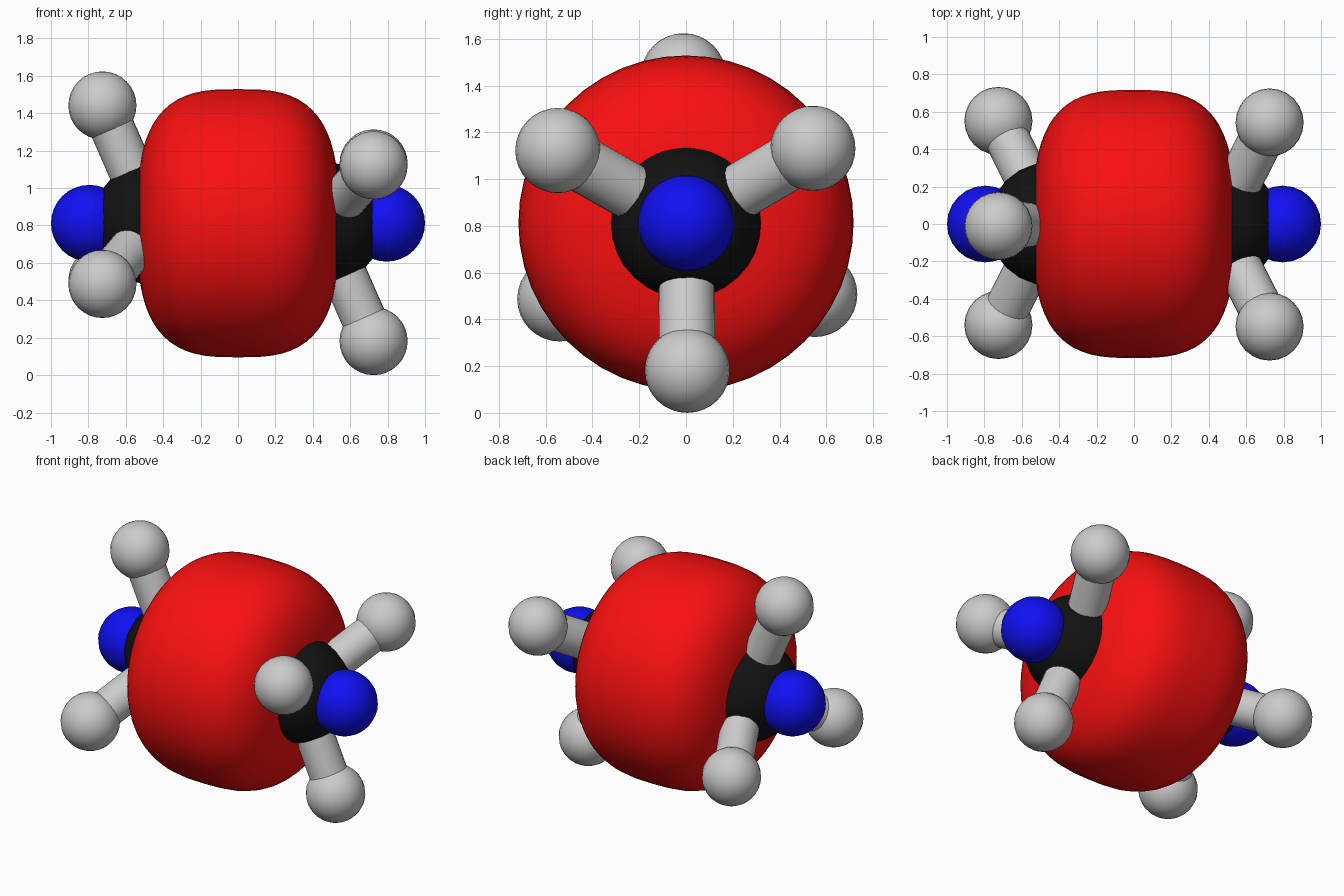
import bpy, bmesh, math
from mathutils import Vector, Matrix

if "Cube" in bpy.data.objects:
    bpy.data.objects.remove(bpy.data.objects["Cube"])

CZ = 0.812


def material(name, rgb):
    m = bpy.data.materials.new(name)
    m.diffuse_color = (*rgb, 1)
    m.use_nodes = True
    m.node_tree.nodes["Principled BSDF"].inputs["Base Color"].default_value = m.diffuse_color
    return m


RED = material("red", (0.95, 0.005, 0.005))
BLACK = material("black", (0.006, 0.006, 0.006))
BLUE = material("blue", (0.005, 0.005, 0.9))


def finish(bm, name, mat=None):
    bmesh.ops.recalc_face_normals(bm, faces=bm.faces)
    for f in bm.faces:
        f.smooth = True
    me = bpy.data.meshes.new(name)
    bm.to_mesh(me)
    bm.free()
    ob = bpy.data.objects.new(name, me)
    bpy.context.collection.objects.link(ob)
    if mat:
        me.materials.append(mat)
    return ob


def ball(name, centre, r, mat=None):
    bm = bmesh.new()
    bmesh.ops.create_uvsphere(bm, u_segments=24, v_segments=16, radius=r)
    bmesh.ops.translate(bm, verts=bm.verts, vec=centre)
    return finish(bm, name, mat)


def rod(name, a, b, r):
    a, b = Vector(a), Vector(b)
    turn = (b - a).to_track_quat('Z', 'Y').to_matrix().to_4x4()
    bm = bmesh.new()
    bmesh.ops.create_cone(bm, segments=24, radius1=r, radius2=r, depth=(b - a).length,
                          matrix=Matrix.Translation((a + b) / 2) @ turn)
    return finish(bm, name)


# big rounded central body: rounded-square profile spun about x
bm = bmesh.new()
N, E = 32, 2 / 3
prof = []
for i in range(N + 1):
    t = math.pi * i / N
    c, s = math.cos(t), max(math.sin(t), 0)
    x = math.copysign(abs(c) ** E, c) * 0.54
    prof.append(bm.verts.new((x, 0, 0.717 * s ** E if 0 < i < N else 0)))
edges = [bm.edges.new(p) for p in zip(prof, prof[1:])]
bmesh.ops.spin(bm, geom=prof + edges, cent=(0, 0, 0), axis=(1, 0, 0),
               angle=2 * math.pi, steps=48)
bmesh.ops.remove_doubles(bm, verts=bm.verts, dist=1e-4)
bmesh.ops.translate(bm, verts=bm.verts, vec=(0, 0, CZ))
finish(bm, "central_body", RED)

# both ends: black hub, blue tip and three grey balls on rods
for side, sx, start in (("right", 1, -89.5), ("left", -1, 91)):
    hub = (sx * 0.45, 0, CZ)
    ball(side + "_hub", hub, 0.33, BLACK)
    ball(side + "_tip", (sx * 0.795, 0, CZ), 0.205, BLUE)
    for k in range(3):
        a = math.radians(start + 120 * k)
        end = (sx * 0.725, 0.63 * math.cos(a), CZ + 0.63 * math.sin(a))
        rod(f"{side}_rod_{k + 1}", hub, end, 0.12)
        ball(f"{side}_ball_{k + 1}", end, 0.182)

for ob in bpy.context.collection.objects:
    bpy.context.view_layer.objects.active = ob
    bpy.ops.object.select_all(action='DESELECT')
    ob.select_set(True)
    bpy.ops.object.shade_smooth_by_angle(angle=math.radians(40))
